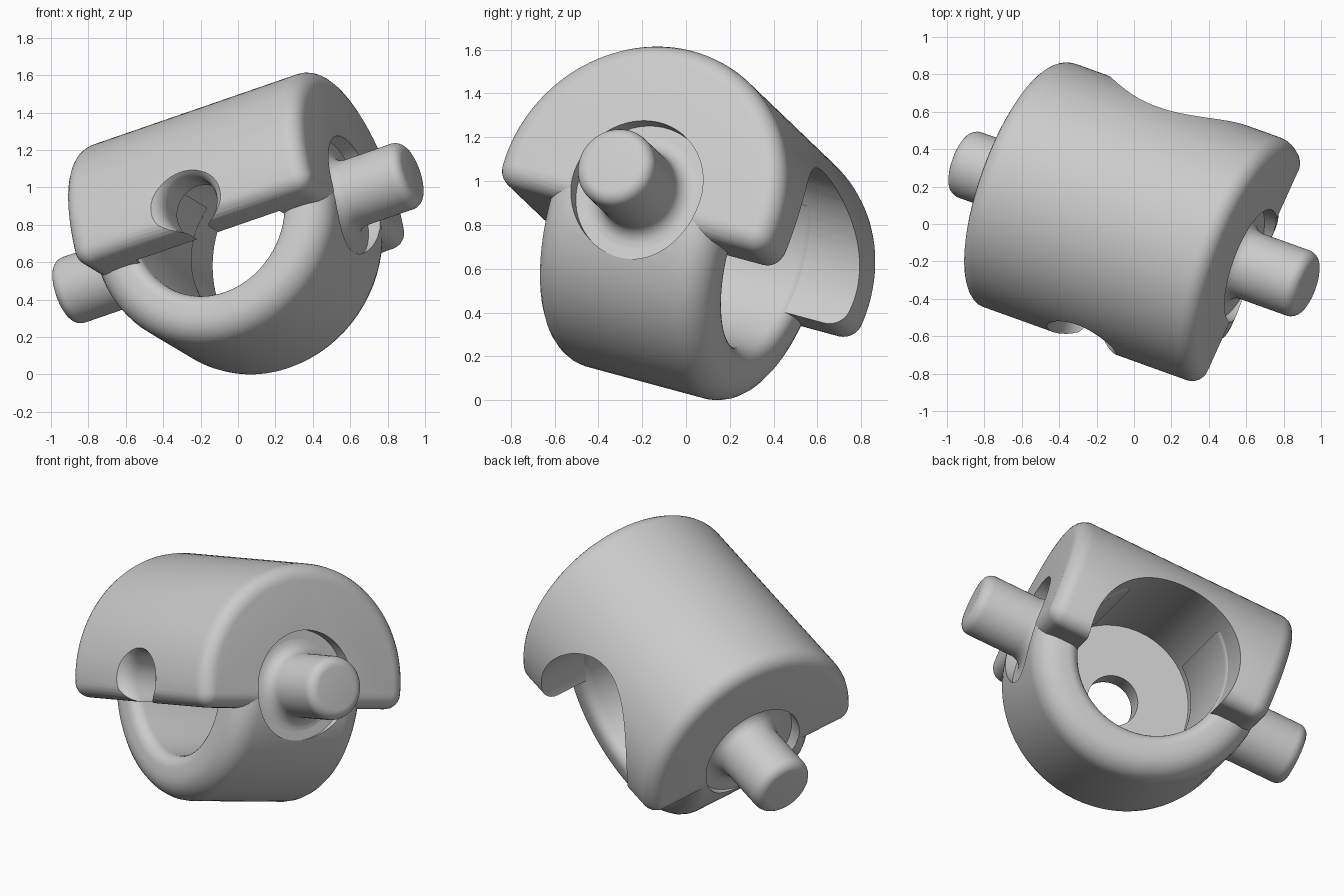
import bpy, bmesh
from math import sin, cos, pi, asin, sqrt
from mathutils import Vector, Matrix

old = bpy.data.objects.get("Cube")
if old:
    bpy.data.objects.remove(old)

# Tilted frame: local x = pin axis, y = bore axis, z = crown of the cover
pin_axis = Vector((0.895, -0.322, 0.309)).normalized()
crown = pin_axis.cross(Vector((0.401, 0.885, -0.239))).normalized()
bore_axis = crown.cross(pin_axis)
FRAME = Matrix((pin_axis, bore_axis, crown)).transposed().to_4x4()
FRAME.translation = (0, 0, 0.755)

grey = bpy.data.materials.new("plain_grey")
grey.use_nodes = True
grey.diffuse_color = (0.6, 0.6, 0.6, 1)
grey.node_tree.nodes["Principled BSDF"].inputs["Base Color"].default_value = (0.6, 0.6, 0.6, 1)

ALONG_X = Matrix(((0, 0, 1), (1, 0, 0), (0, 1, 0))).to_4x4()
ALONG_Y = Matrix(((0, 1, 0), (0, 0, 1), (1, 0, 0))).to_4x4()
FLIP = Matrix.Rotation(pi, 4, 'Z')


def finish(name, bm, turn=Matrix()):
    bmesh.ops.remove_doubles(bm, verts=bm.verts, dist=1e-5)
    bmesh.ops.transform(bm, matrix=turn, verts=bm.verts)
    bmesh.ops.recalc_face_normals(bm, faces=bm.faces)
    mesh = bpy.data.meshes.new(name)
    bm.to_mesh(mesh)
    bm.free()
    mesh.materials.append(grey)
    ob = bpy.data.objects.new(name, mesh)
    ob.matrix_world = FRAME
    bpy.context.collection.objects.link(ob)
    return ob


def lathe(name, profile, turn, closed=False):
    bm = bmesh.new()
    vs = [bm.verts.new((r, 0, h)) for r, h in profile]
    es = [bm.edges.new(p) for p in zip(vs, vs[1:])]
    if closed:
        es.append(bm.edges.new((vs[-1], vs[0])))
    bmesh.ops.spin(bm, geom=vs + es, axis=(0, 0, 1), cent=(0, 0, 0),
                   angle=2 * pi, steps=72)
    return finish(name, bm, turn)


def rod(radius, start, end, turn):
    return lathe("cutter", [(0, start), (radius, start), (radius, end), (0, end)], turn)


def arc(cx, cy, r, a0, a1, n=6):
    return [(cx + r * cos(a0 + (a1 - a0) * i / n),
             cy + r * sin(a0 + (a1 - a0) * i / n)) for i in range(n + 1)]


def cut(ob, cutters):
    for c in cutters:
        m = ob.modifiers.new("cut", 'BOOLEAN')
        m.operation = 'DIFFERENCE'
        m.solver = 'EXACT'
        m.object = c
        c.hide_render = True
        bpy.context.view_layer.update()
        bpy.context.view_layer.objects.active = ob
        bpy.ops.object.modifier_apply(modifier=m.name)
        bpy.data.objects.remove(c)


# Cover: rounded D-shaped prism, stacked from offset outlines
R, HALF, FLOOR, F = 0.70, 0.70, 0.136, 0.09
phi = asin((FLOOR - F) / (R - F))
side = sqrt((R - F) ** 2 - (FLOOR - F) ** 2)


def outline(o):
    return (arc(side, F - FLOOR, o, -pi / 2, -phi)
            + arc(0, 0, R - F + o, -phi, pi + phi, 64)
            + arc(-side, F - FLOOR, o, pi + phi, 1.5 * pi))


bm = bmesh.new()
steps = [i * pi / 12 for i in range(7)]
layers = [(F - HALF - F * sin(t), F * cos(t)) for t in reversed(steps)]
layers += [(HALF - F + F * sin(t), F * cos(t)) for t in steps]
rings = [[bm.verts.new((x, y, z)) for y, z in outline(o)] for x, o in layers]
n = len(rings[0])
for lo, hi in zip(rings, rings[1:]):
    for i in range(n):
        j = (i + 1) % n
        bm.faces.new((lo[i], lo[j], hi[j], hi[i]))
for end in (rings[0], rings[-1]):
    bm.faces.new(end)
cover = finish("cover", bm)

# Cover openings: wide bore at the back, flared notch in front, pin holes
notch = [(0, -0.9), (0.3, -0.9), (0.27, -0.72)] + arc(0.27, -0.60, 0.12, -pi / 2, -pi, 6)
notch += [(0.15, -0.4), (0, -0.4)]
cut(cover, [rod(0.45, -0.47, 1.0, ALONG_Y),
            lathe("cutter", notch, ALONG_Y),
            rod(0.32, 0.60, 1.0, ALONG_X),
            rod(0.32, 0.60, 1.0, FLIP @ ALONG_X)])

# Ring: rounded tube, trimmed where it hides in the cover, with pin flats
W, OUT, BORE, FO, FI = 0.44, 0.70, 0.44, 0.14, 0.07
section = (arc(OUT - FO, W - FO, FO, 0, pi / 2)
           + arc(BORE + FI, W - FI, FI, pi / 2, pi)
           + arc(BORE + FI, FI - W, FI, pi, 1.5 * pi)
           + arc(OUT - FO, FO - W, FO, 1.5 * pi, 2 * pi))
ring = lathe("inner_ring", section, ALONG_Y, closed=True)
bm = bmesh.new()
bmesh.ops.create_cube(bm, size=2, matrix=Matrix.Translation((0, 0, 1.34)))
cut(ring, [finish("cutter", bm),
           rod(0.32, 0.62, 1.0, ALONG_X),
           rod(0.32, 0.62, 1.0, FLIP @ ALONG_X)])

# Pins: flared foot, rounded tip
pin = [(0, 0.53), (0.265, 0.53)] + arc(0.265, 0.70, 0.08, -pi / 2, -pi)
pin += arc(0.125, 0.98, 0.06, 0, pi / 2) + [(0, 1.04)]
left_pin = lathe("left_pin", pin, ALONG_X)
right_pin = lathe("right_pin", pin, FLIP @ ALONG_X)

bpy.ops.object.select_all(action='DESELECT')
for ob in (cover, ring, left_pin, right_pin):
    ob.select_set(True)
bpy.context.view_layer.objects.active = cover
bpy.ops.object.shade_smooth_by_angle(angle=0.6)
